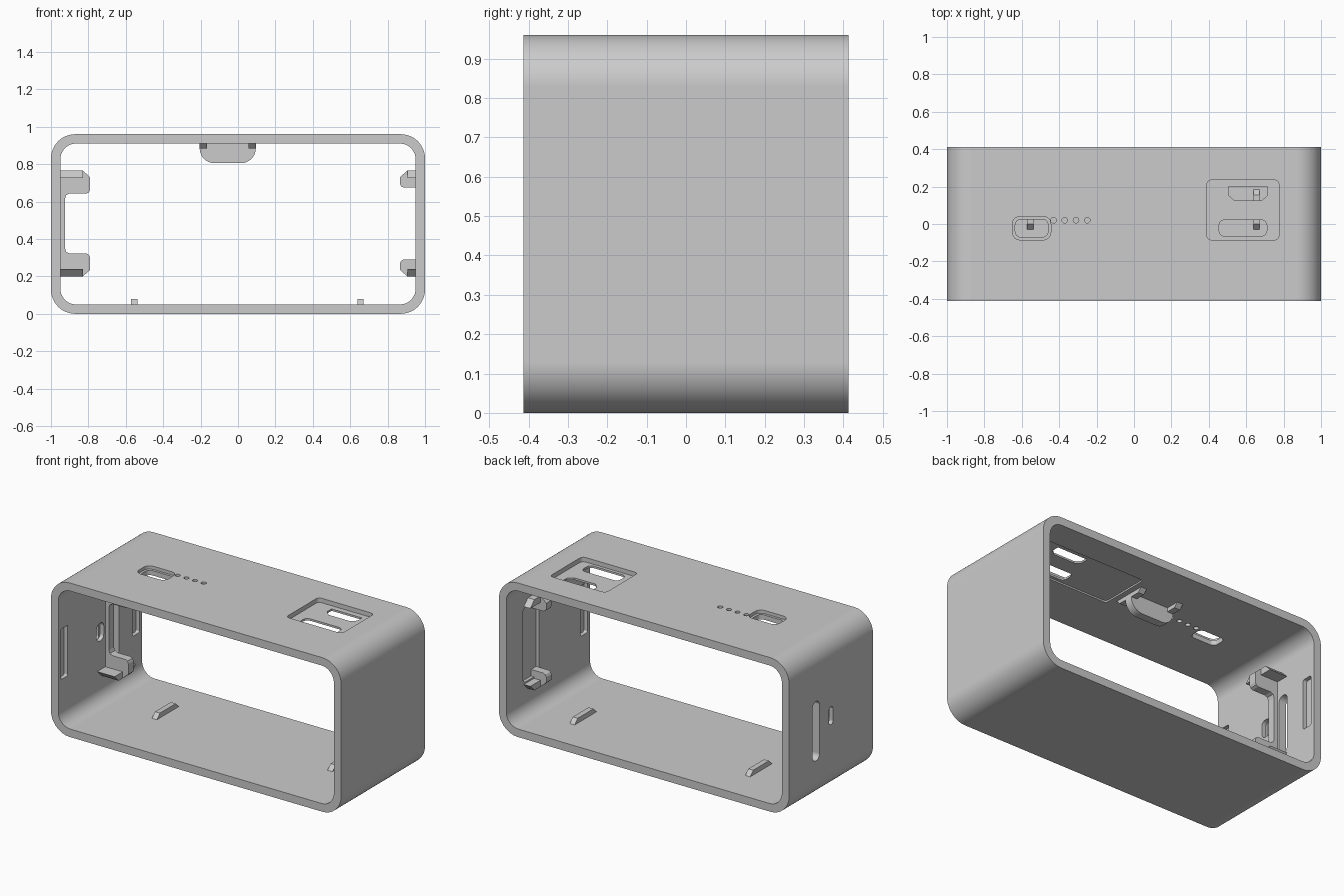
import bpy
import bmesh
from math import cos, sin, pi, radians

cube = bpy.data.objects.get("Cube")
if cube:
    bpy.data.objects.remove(cube, do_unlink=True)

grey = bpy.data.materials.new("light grey plastic")
grey.use_nodes = True
GREY = (0.6, 0.6, 0.6, 1)
grey.diffuse_color = GREY
grey.node_tree.nodes["Principled BSDF"].inputs["Base Color"].default_value = GREY


def rounded(u0, u1, v0, v1, r, seg=6):
    """Rounded rectangle outline, counter-clockwise."""
    pts = []
    corners = [(u1 - r, v1 - r), (u0 + r, v1 - r), (u0 + r, v0 + r), (u1 - r, v0 + r)]
    for k, (cu, cv) in enumerate(corners):
        for i in range(seg + 1):
            a = (k + i / seg) * pi / 2
            pts.append((cu + r * cos(a), cv + r * sin(a)))
    return pts


def circle(u, v, r, seg=20):
    return [(u + r * cos(2 * pi * i / seg), v + r * sin(2 * pi * i / seg)) for i in range(seg)]


def prism(name, pts, axis, a, b):
    """Extrude a 2D outline along an axis from a to b."""
    place = {"x": lambda u, v, t: (t, u, v),
             "y": lambda u, v, t: (u, t, v),
             "z": lambda u, v, t: (u, v, t)}[axis]
    bm = bmesh.new()
    low = [bm.verts.new(place(u, v, a)) for u, v in pts]
    top = [bm.verts.new(place(u, v, b)) for u, v in pts]
    bm.faces.new(low)
    bm.faces.new(top)
    n = len(pts)
    for i in range(n):
        j = (i + 1) % n
        bm.faces.new((low[i], low[j], top[j], top[i]))
    bmesh.ops.recalc_face_normals(bm, faces=bm.faces)
    mesh = bpy.data.meshes.new(name)
    bm.to_mesh(mesh)
    bm.free()
    mesh.materials.append(grey)
    ob = bpy.data.objects.new(name, mesh)
    bpy.context.collection.objects.link(ob)
    return ob


def activate(ob):
    bpy.ops.object.select_all(action="DESELECT")
    ob.select_set(True)
    bpy.context.view_layer.objects.active = ob


def cut(ob, pts, axis, a, b):
    """Subtract a prism from the object."""
    cutter = prism("cutter", pts, axis, a, b)
    mod = ob.modifiers.new("cut", "BOOLEAN")
    mod.operation = "DIFFERENCE"
    mod.solver = "EXACT"
    mod.object = cutter
    activate(ob)
    bpy.ops.object.modifier_apply(modifier=mod.name)
    bpy.data.objects.remove(cutter, do_unlink=True)


def ramp(y0, y1, z0, z1):
    """Rib outline in y and z, with sloped ends at z1."""
    h = abs(z1 - z0)
    return [(y0, z0), (y1, z0), (y1 - h, z1), (y0 + h, z1)]


# Hollow frame
DEPTH, HEIGHT, WALL = 0.413, 0.96, 0.05
CEIL = HEIGHT - WALL
frame = prism("frame", rounded(-1, 1, 0, HEIGHT, 0.13, 16), "y", -DEPTH, DEPTH)
cut(frame, rounded(-1 + WALL, 1 - WALL, WALL, CEIL, 0.085, 16), "y", -1, 1)

# Port pocket on top, relief under the ceiling, and the two port openings
cut(frame, rounded(0.39, 0.775, -0.085, 0.235, 0.025), "z", 0.932, 1.1)
cut(frame, rounded(0.13, 0.85, -0.085, 0.235, 0.02), "z", 0.85, CEIL + 0.01)
cut(frame, rounded(0.455, 0.71, -0.065, 0.022, 0.03), "z", 0.8, 1.1)
cut(frame, [(0.505, 0.2), (0.505, 0.155), (0.537, 0.125), (0.683, 0.125),
            (0.715, 0.155), (0.715, 0.2)], "z", 0.8, 1.1)

# Small port with a stepped rim, and the row of indicator holes
cut(frame, rounded(-0.65, -0.445, -0.085, 0.04, 0.04), "z", 0.94, 1.1)
cut(frame, rounded(-0.635, -0.46, -0.07, 0.025, 0.03), "z", 0.8, 1.1)
for i in range(4):
    cut(frame, circle(-0.43 + 0.06 * i, 0.02, 0.015), "z", 0.8, 1.1)

# Switch slots through the right wall
cut(frame, rounded(0.113, 0.183, 0.25, 0.62, 0.034), "x", -1.1, -0.9)
cut(frame, rounded(-0.02, 0.02, 0.42, 0.53, 0.019), "x", -1.1, -0.9)
cut(frame, rounded(-0.035, 0.035, 0.42, 0.53, 0.03), "x", -0.975, -0.9)

# Snap grooves near the open edges, and the relief behind the left clips
for y in (-0.353, 0.353):
    groove = rounded(y - 0.033, y + 0.033, 0.325, 0.64, 0.01)
    cut(frame, groove, "x", -0.975, -0.9)
    if y < 0:
        cut(frame, groove, "x", 0.9, 0.975)
cut(frame, rounded(0.09, 0.25, 0.25, 0.715, 0.03), "x", 0.9, 0.97)

# Bracket on the right wall
MID = 0.4825
half = [(-0.97, 0.2), (-0.83, 0.2), (-0.79, 0.235), (-0.79, 0.3), (-0.797, 0.315),
        (-0.81, 0.322), (-0.9, 0.322), (-0.918, 0.33), (-0.925, 0.35)]
outline = half + [(x, 2 * MID - z) for x, z in reversed(half)]
prism("right_bracket", outline, "y", 0.05, 0.1)


def flip(pts, up):
    return [(u, 2 * MID - v) for u, v in pts] if up else pts


# Upper and lower clips on both walls
for up in (False, True):
    level = "upper" if up else "lower"
    clip = [(0.975, 0.2), (0.905, 0.2), (0.865, 0.235), (0.865, 0.27),
            (0.872, 0.283), (0.885, 0.29), (0.975, 0.29)]
    prism("left_clip_" + level, flip(clip, up), "y", 0.09, 0.14)
    prism("left_clip_gusset_" + level, flip(ramp(0.04, 0.24, 0.24, 0.2), up), "x", 0.905, 0.975)
    prism("right_clip_gusset_" + level, flip(ramp(-0.03, 0.18, 0.24, 0.2), up), "x", -0.97, -0.83)

# Hanging tab with its two ceiling ribs
tab = [p for p in rounded(-0.205, 0.095, 0.805, 1.1, 0.08, 10) if p[1] < 0.95]
tab = [(-0.205, 0.925)] + tab + [(0.095, 0.925)]
prism("ceiling_tab", tab, "y", 0.04, 0.09)
for name, x in (("right", -0.185), ("left", 0.075)):
    prism("ceiling_rib_" + name, ramp(-0.05, 0.19, 0.925, 0.885), "x", x - 0.02, x + 0.02)

# Floor ribs
for name, x in (("right", -0.555), ("left", 0.655)):
    prism("floor_rib_" + name, ramp(-0.04, 0.195, 0.04, 0.08), "x", x - 0.017, x + 0.017)

# Smooth rounded corners, crisp edges
activate(frame)
bpy.ops.object.shade_smooth_by_angle(angle=radians(30))
weighted = frame.modifiers.new("weighted_normals", "WEIGHTED_NORMAL")
weighted.keep_sharp = True
